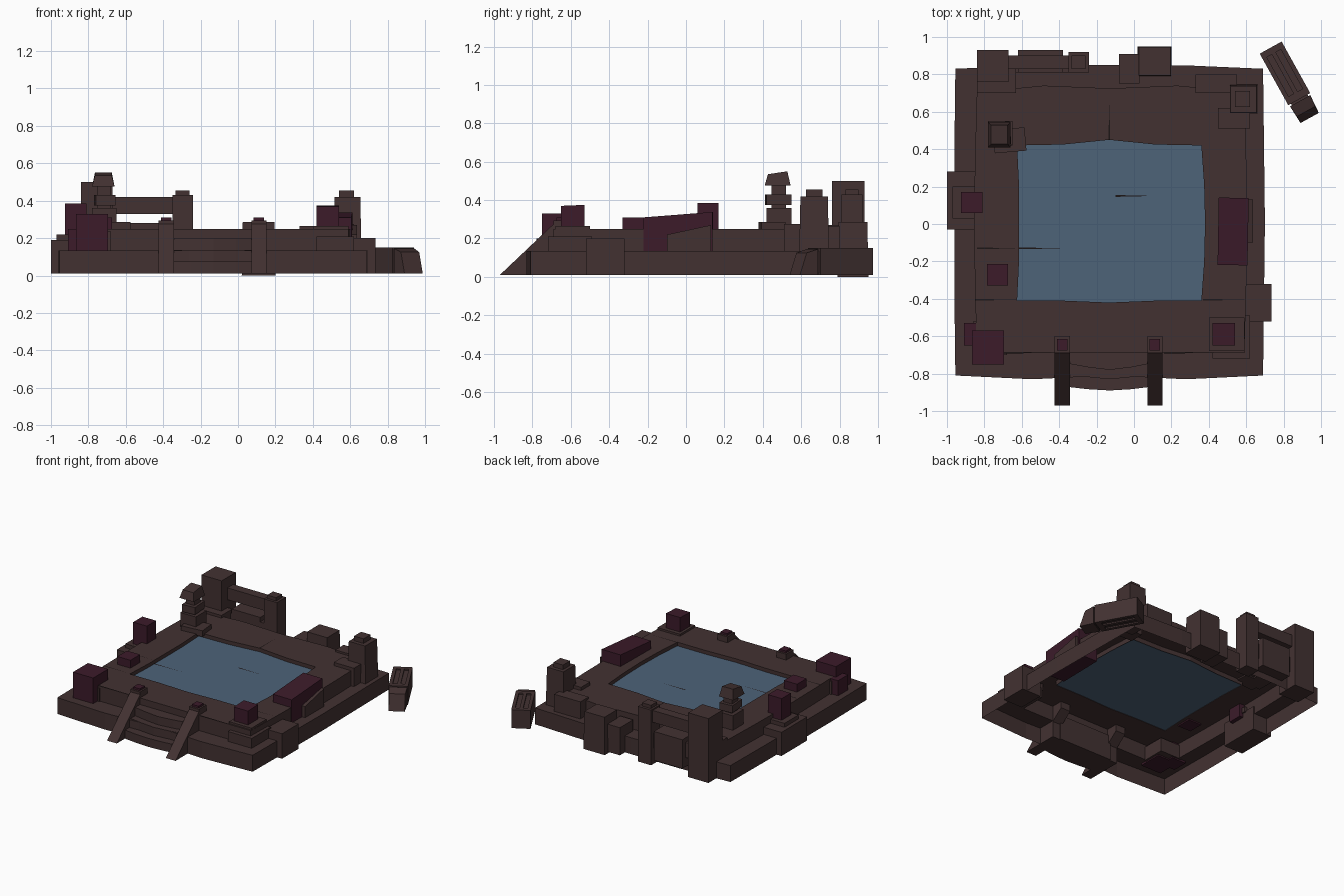
import bpy, bmesh, math
from mathutils import Matrix, Vector

if "Cube" in bpy.data.objects:
    bpy.data.objects.remove(bpy.data.objects["Cube"])


def material(name, rgb):
    m = bpy.data.materials.new(name)
    m.diffuse_color = (*rgb, 1)
    m.use_nodes = True
    m.node_tree.nodes["Principled BSDF"].inputs["Base Color"].default_value = m.diffuse_color
    return m


STONE = material("stone", (0.055, 0.031, 0.031))
PURPLE = material("purple_stone", (0.045, 0.011, 0.023))
WATER = material("water", (0.075, 0.125, 0.19))
DARK = material("crack", (0.012, 0.008, 0.008))


def finish(name, bm, mat):
    bmesh.ops.recalc_face_normals(bm, faces=bm.faces)
    me = bpy.data.meshes.new(name)
    bm.to_mesh(me)
    bm.free()
    ob = bpy.data.objects.new(name, me)
    me.materials.append(mat)
    bpy.context.collection.objects.link(ob)
    return ob


def box(name, x, y, z, mat=STONE, taper=0.0, slope=0.0, rot=0.0):
    """Block between limits; taper pulls the top in, slope lifts the +y top edge."""
    bm = bmesh.new()
    bmesh.ops.create_cube(bm, size=1)
    c = Vector(((x[0] + x[1]) / 2, (y[0] + y[1]) / 2, (z[0] + z[1]) / 2))
    d = Vector((x[1] - x[0], y[1] - y[0], z[1] - z[0]))
    for v in bm.verts:
        k = 1 - taper if v.co.z > 0 else 1
        lift = slope if v.co.z > 0 and v.co.y > 0 else 0
        v.co = Vector((v.co.x * d.x * k, v.co.y * d.y * k, v.co.z * d.z + lift))
    bmesh.ops.transform(bm, matrix=Matrix.Translation(c) @ Matrix.Rotation(math.radians(rot), 4, 'Z'), verts=bm.verts)
    return finish(name, bm, mat)


def outline(x0, x1, y0, y1, front, right, back, left):
    """Four sides with quarter/middle outward bulges, 16 points."""
    cs = [(x0, y0), (x1, y0), (x1, y1), (x0, y1)]
    outs = [(0, -1), (1, 0), (0, 1), (-1, 0)]
    pts = []
    for i, (q, m) in enumerate((front, right, back, left)):
        a, b = Vector(cs[i]), Vector(cs[(i + 1) % 4])
        for t, k in ((0, 0), (.25, q), (.5, m), (.75, q)):
            pts.append(a.lerp(b, t) + Vector(outs[i]) * k)
    return pts


def loft(name, rings, mat=STONE, cap=False):
    bm = bmesh.new()
    loops = [[bm.verts.new((p[0], p[1], z)) for p in pts] for pts, z in rings]
    n = len(loops[0])
    for a, b in zip(loops, loops[1:]):
        for i in range(n):
            bm.faces.new((a[i], a[(i + 1) % n], b[(i + 1) % n], b[i]))
    if cap:
        bm.faces.new(loops[-1])
        if len(loops) > 1:
            bm.faces.new(loops[0])
    return finish(name, bm, mat)


# Stepped hollow terrace and pool
low = outline(-.955, .69, -.81, .83, (.02, 0), (.005, .01), (.018, .02), (.005, .005))
up = outline(-.84, .59, -.69, .705, (0, 0), (.01, .015), (.035, .02), (.01, .015))
pool = outline(-.625, .36, -.41, .42, (0, .01), (.015, .02), (.005, .03), (-.01, -.01))
loft("lower_tier", [(low, .01), (low, .135), (up, .135)])
loft("upper_tier", [(up, .135), (up, .25), (pool, .25), (pool, .215)])
loft("water", [(pool, .222)], WATER, cap=True)

# Curved front steps
for i, (edge, mid, top) in enumerate(((-.87, -.89, .075), (-.80, -.83, .137), (-.745, -.78, .20))):
    pts = [(-.36, -.68), (-.36, edge), (-.25, (edge + mid) / 2 - .003), (-.13, mid),
           (-.01, (edge + mid) / 2 - .003), (.09, edge), (.09, -.68)]
    loft(f"front_step_{i}", [(pts, .01), (pts, top)], cap=True)

# Sloping stair rails with purple caps
for x in (-.383, .112):
    bm = bmesh.new()
    prof = [(-.97, .01), (-.685, .28), (-.60, .28), (-.60, .20), (-.69, .13), (-.69, .01)]
    f = bm.faces.new([bm.verts.new((x - .041, y, z)) for y, z in prof])
    r = bmesh.ops.extrude_face_region(bm, geom=[f])
    bmesh.ops.translate(bm, vec=(.082, 0, 0), verts=[v for v in r['geom'] if isinstance(v, bmesh.types.BMVert)])
    finish("stair_rail", bm, STONE)
    box("rail_collar", (x - .041, x + .041), (-.69, -.60), (.24, .295))
    box("rail_cap", (x - .028, x + .028), (-.675, -.615), (.28, .31), PURPLE)

# Back ruins: columns, beam and blocks
box("tall_column", (-.84, -.67), (.76, .93), (.01, .50))
box("column_foot", (-.84, -.63), (.70, .83), (.13, .27))
box("short_column", (-.35, -.24), (.81, .92), (.01, .43))
box("short_column_cap", (-.335, -.26), (.83, .90), (.42, .455))
box("lintel", (-.68, -.34), (.83, .90), (.33, .42))
box("back_block", (-.62, -.38), (.81, .93), (.06, .28))
box("back_block_slab", (-.66, -.27), (.81, .89), (.13, .245))
box("back_buttress", (.02, .20), (.79, .95), (.0, .285), taper=.06)
box("back_buttress_side", (-.08, .03), (.75, .91), (.01, .22))
box("back_ledge", (.33, .55), (.70, .80), (.12, .265))
box("corner_column", (.51, .66), (.59, .745), (.12, .42), taper=.08)
box("corner_column_cap", (.54, .62), (.625, .71), (.41, .455))
box("corner_column_foot", (.45, .62), (.51, .62), (.13, .275))

# Broken pillar beside the pool
box("pillar_foot", (-.75, -.58), (.385, .51), (.24, .285), rot=5)
box("pillar_lower", (-.78, -.65), (.42, .55), (.24, .36))
box("pillar_middle", (-.765, -.66), (.415, .545), (.375, .43), rot=4)
box("pillar_neck", (-.75, -.68), (.445, .52), (.35, .50))
box("pillar_top", (-.78, -.66), (.41, .545), (.475, .535), taper=.25, slope=.015)

# Side blocks
box("left_block", (-1.0, -.84), (-.03, .28), (.01, .19))
box("left_block_top", (-.97, -.83), (.03, .20), (.18, .22))
box("right_block", (.575, .735), (-.52, -.32), (.01, .20))
box("right_wedge", (.57, .635), (-.10, .13), (.13, .22), slope=.05)
box("front_right_block", (.42, .62), (-.72, -.49), (.13, .21))
box("front_right_slab", (.40, .59), (-.68, -.50), (.20, .265))
box("front_left_slab", (-.86, -.68), (-.70, -.52), (.13, .235))

# Purple stones
box("purple_left", (-.925, -.81), (.06, .17), (.15, .385), PURPLE)
box("purple_left_small", (-.785, -.675), (-.33, -.215), (.24, .31), PURPLE)
box("purple_corner", (-.865, -.695), (-.75, -.57), (.12, .33), PURPLE)
box("purple_corner_small", (-.91, -.79), (-.65, -.53), (.12, .25), PURPLE)
box("purple_right", (.45, .61), (-.22, .14), (.13, .31), PURPLE, slope=.028, rot=-1)
box("purple_front_right", (.42, .54), (-.65, -.53), (.25, .37), PURPLE, slope=.005)

# Fallen fluted pillar
turn = Matrix.Translation((.835, .755, 0)) @ Matrix.Rotation(math.radians(29), 4, 'Z')


def fallen(name, x, y, z, taper=0.0):
    ob = box(name, x, y, z)
    for v in ob.data.vertices:
        if v.co.y < y[0] + .001 and taper:
            v.co.x *= 1 - taper
            if v.co.z > .1:
                v.co.y += .04
                v.co.z -= .02
    ob.data.transform(turn)


fallen("fallen_core", (-.05, .05), (-.08, .20), (.02, .14))
fallen("fallen_head", (-.067, .067), (.18, .215), (.01, .15))
fallen("fallen_collar", (-.067, .067), (-.10, -.06), (.01, .15))
fallen("fallen_tip", (-.062, .062), (-.215, -.11), (.01, .145), .1)
fallen("fallen_joint", (-.05, .05), (-.13, -.07), (.02, .135))
for c in (-.055, 0, .055):
    fallen("fallen_flute_top", (c - .012, c + .012), (-.08, .20), (.01, .15))
for s in (-1, 1):
    for z in (.05, .085):
        xs = sorted((s * .04, s * .067))
        fallen("fallen_flute_side", xs, (-.08, .20), (z - .011, z + .011))

# Dark cracks on deck and water
for x0, x1, y, z in ((-.84, -.62, -.13, .251), (-.62, -.38, -.13, .2235), (-.85, -.63, -.405, .251),
                     (.37, .59, -.405, .251), (-.70, -.42, -.688, .251), (.16, .45, -.688, .251),
                     (-.10, .11, .15, .2235)):
    loft("crack", [([(x0, y - .005), (x1, y), (x0, y + .005)], z)], DARK, cap=True)
loft("crack_back", [([(-.137, .45), (-.127, .45), (-.132, .65)], .251)], DARK, cap=True)
